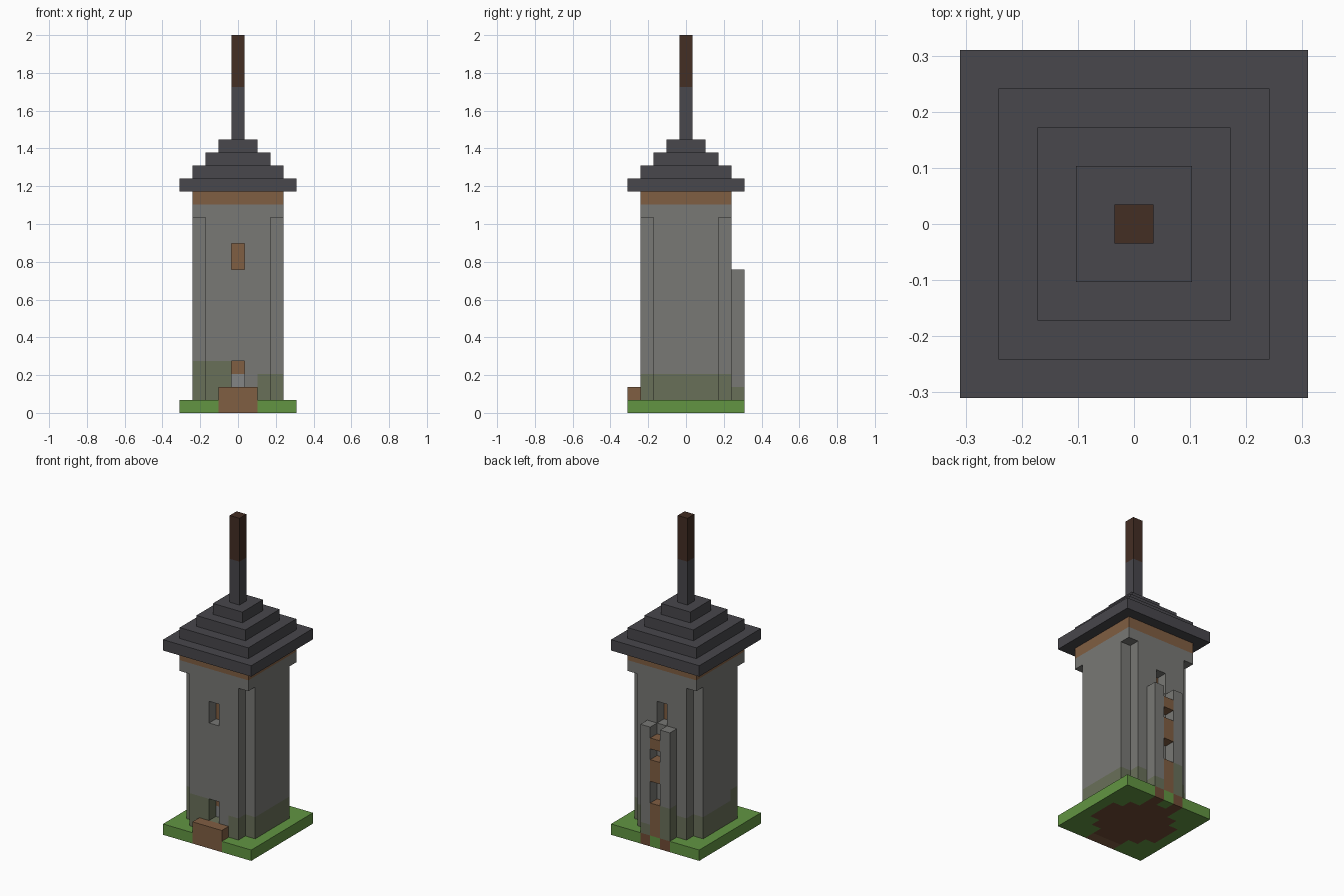
import bpy
import bmesh
from mathutils import Vector

U = 2 / 29  # edge length of one block

if "Cube" in bpy.data.objects:
    bpy.data.objects.remove(bpy.data.objects["Cube"])


def linear(c):
    c /= 255
    return c / 12.92 if c <= 0.04045 else ((c + 0.055) / 1.055) ** 2.4


def material(name, *rgb):
    mat = bpy.data.materials.new(name)
    mat.use_nodes = True
    colour = [linear(c) for c in rgb] + [1]
    mat.diffuse_color = colour
    mat.node_tree.nodes["Principled BSDF"].inputs["Base Color"].default_value = colour
    return mat


stone = material("grey stone", 120, 120, 117)
pale = material("pale stone", 131, 133, 133)
moss = material("mossy stone", 105, 112, 89)
wood = material("wood", 128, 94, 66)
slate = material("dark slate", 72, 71, 76)
bark = material("dark bark", 68, 46, 36)
grass = material("grass", 98, 149, 66)
dirt = material("dirt", 112, 76, 54)

AXES = [Vector(v) for v in ((1, 0, 0), (0, 1, 0), (0, 0, 1))]


def blocks(name, xs, ys, zs, rule):
    """Build the outer skin of all blocks for which rule gives a material."""
    cells = {}
    for x in range(xs[0], xs[1] + 1):
        for y in range(ys[0], ys[1] + 1):
            for z in range(zs[0], zs[1] + 1):
                mat = rule(x, y, z)
                if mat:
                    cells[x, y, z] = mat
    mats = list(dict.fromkeys(cells.values()))
    bm = bmesh.new()
    for cell, mat in cells.items():
        centre = Vector(cell) + AXES[2] / 2
        for i, axis in enumerate(AXES):
            for sign in (1, -1):
                n = axis * sign
                if tuple(int(c) for c in Vector(cell) + n) in cells:
                    continue
                a, b = AXES[(i + 1) % 3] / 2, AXES[(i + 2) % 3] / 2 * sign
                ring = (-a - b, a - b, a + b, b - a)
                face = bm.faces.new([bm.verts.new((centre + n / 2 + r) * U) for r in ring])
                face.material_index = mats.index(mat)
    bmesh.ops.remove_doubles(bm, verts=bm.verts, dist=U / 100)
    bmesh.ops.dissolve_limit(bm, angle_limit=0.01, verts=bm.verts, edges=bm.edges,
                             delimit={"MATERIAL"})
    mesh = bpy.data.meshes.new(name)
    bm.to_mesh(mesh)
    bm.free()
    for mat in mats:
        mesh.materials.append(mat)
    obj = bpy.data.objects.new(name, mesh)
    bpy.context.collection.objects.link(obj)


def slab(name, half, z0, z1, mat):
    blocks(name, (-half, half), (-half, half), (z0, z1 - 1), lambda x, y, z: mat)


# Grass base with a trodden dirt patch under the tower
def base_rule(x, y, z):
    if y == -4 and abs(x) <= 1:
        return None  # doorstep stands here
    if y == 4:
        return dirt if abs(x) == 1 else grass
    patch = x * x + y * y <= 10 or (abs(x) <= 1 and abs(y) <= 3)
    return dirt if patch else grass


blocks("grass_base", (-4, 4), (-4, 4), (0, 0), base_rule)
blocks("doorstep", (-1, 1), (-4, -4), (0, 1), lambda x, y, z: wood)


# Stone tower with notched corners, recessed openings and mossy foot
def tower_rule(x, y, z):
    if abs(x) == 3 and abs(y) == 3 and z < 15:
        return None
    window, doorway = z in (11, 12), z in (2, 3)
    if x == 0:
        if (abs(y) == 3 and window) or (y == -3 and doorway):
            return None
        if (abs(y) == 2 and window) or (y == -2 and z == 3):
            return wood
        if y == -2 and z == 2:
            return pale
    if y <= -2 and x in (0, 1):
        top = 2
    elif y <= -2 and x < 0:
        top = 4
    else:
        top = 3
    return moss if z < top else stone


blocks("tower_walls", (-3, 3), (-3, 3), (1, 15), tower_rule)
slab("wood_band", 3, 16, 17, wood)


# Ladder on the back: two stone rails with wooden panels between
def ladder_rule(x, y, z):
    if x == 0:
        return wood if z in (1, 2, 3, 6, 7, 9) else None
    return moss if z < (2 if x > 0 else 4) else stone


blocks("back_ladder", (-1, 1), (4, 4), (1, 10), ladder_rule)

# Stepped roof and mast
for step in range(4):
    slab(f"roof_step_{step + 1}", 4 - step, 17 + step, 18 + step, slate)
slab("mast_base", 0, 21, 25, slate)
slab("mast_tip", 0, 25, 29, bark)
